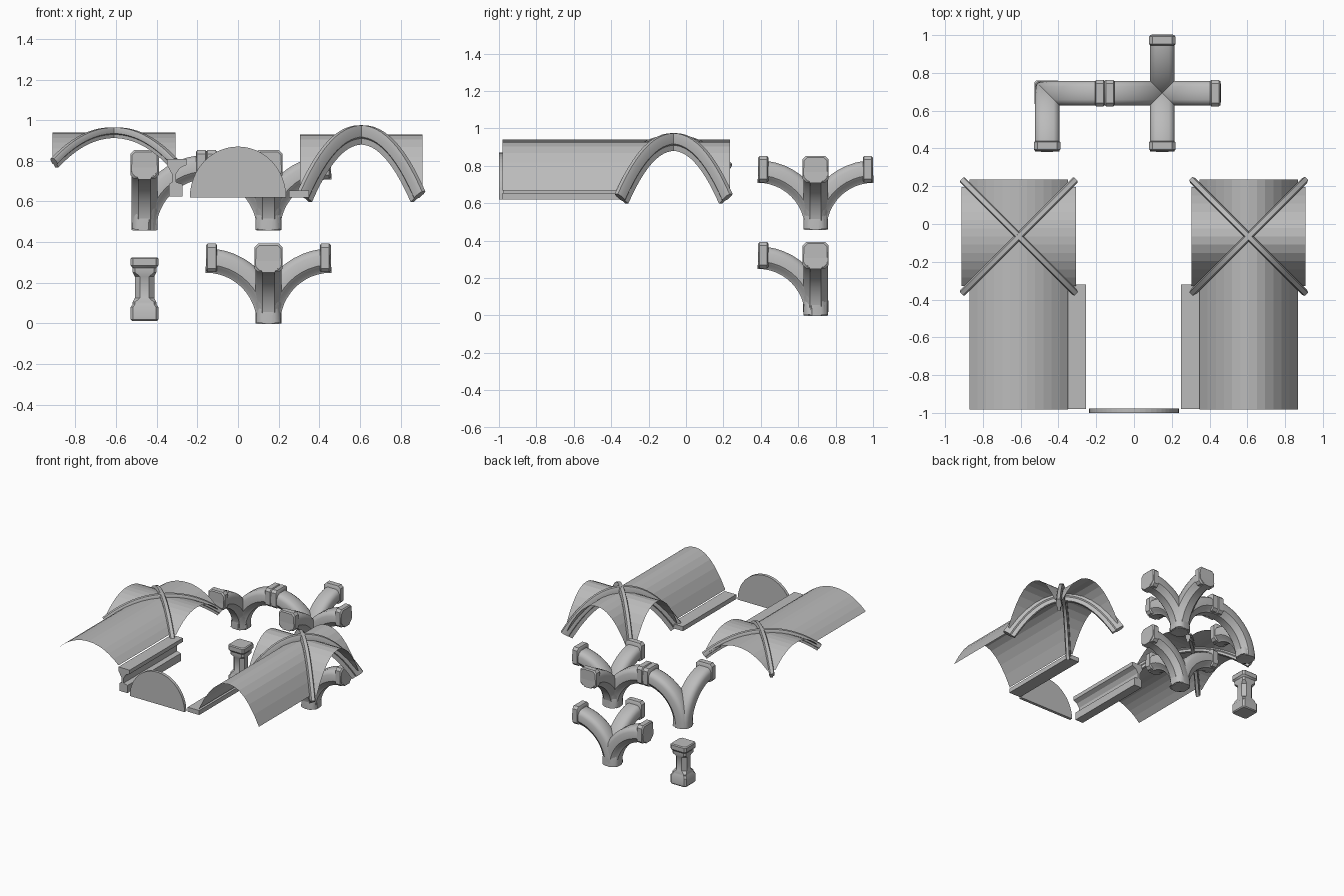
import bpy, bmesh, math
from mathutils import Vector

if "Cube" in bpy.data.objects:
    bpy.data.objects.remove(bpy.data.objects["Cube"])

stone = bpy.data.materials.new("grey stone")
stone.use_nodes = True
stone.diffuse_color = (0.5, 0.5, 0.5, 1)
stone.node_tree.nodes["Principled BSDF"].inputs["Base Color"].default_value = stone.diffuse_color
UP = Vector((0, 0, 1))


def finish(bm, name, smooth=False):
    bmesh.ops.recalc_face_normals(bm, faces=bm.faces)
    mesh = bpy.data.meshes.new(name)
    bm.to_mesh(mesh)
    bm.free()
    mesh.materials.append(stone)
    obj = bpy.data.objects.new(name, mesh)
    bpy.context.collection.objects.link(obj)
    if smooth:
        bpy.ops.object.select_all(action='DESELECT')
        obj.select_set(True)
        bpy.context.view_layer.objects.active = obj
        bpy.ops.object.shade_smooth_by_angle(angle=math.radians(35))
    return obj


def loft(bm, rings):
    """Join closed rings of points and cap both ends."""
    rows = [[bm.verts.new(p) for p in ring] for ring in rings]
    n = len(rows[0])
    for a, b in zip(rows, rows[1:]):
        for i in range(n):
            j = (i + 1) % n
            bm.faces.new((a[i], a[j], b[j], b[i]))
    bm.faces.new(rows[0])
    bm.faces.new(rows[-1])


def sweep(bm, origin, direction, path, section):
    """Sweep a (side, normal) section along a (distance, height) path."""
    d = Vector((*direction, 0)).normalized()
    side = d.cross(UP)
    rings = []
    for i, p in enumerate(path):
        q, r = path[max(i - 1, 0)], path[min(i + 1, len(path) - 1)]
        tangent = (d * (r[0] - q[0]) + UP * (r[1] - q[1])).normalized()
        normal = side.cross(tangent)
        base = Vector(origin) + d * p[0] + UP * p[1]
        rings.append([base + side * a + normal * b for a, b in section])
    loft(bm, rings)


def mirrored(half):
    return half + [(-a, b) for a, b in reversed(half)]


def chamfered(h, c):
    return [(h, c - h), (h, h - c), (h - c, h), (c - h, h),
            (-h, h - c), (-h, c - h), (c - h, -h), (h - c, -h)]


# Groined vaults: four web cells with crossing diagonal ribs
REACH, SPAN, TUNNEL, CENTRE_Y = 0.302, 0.261, 0.915, -0.066


def vault(name, x, apex, drop, foot, rib_section):
    def height(t):
        return apex - drop * (abs(t) / foot) ** 2.1

    steps = [SPAN * (i / 6 - 1) for i in range(13)]
    bm = bmesh.new()
    for dx, dy in ((1, 0), (-1, 0), (0, 1), (0, -1)):
        far = TUNNEL if dy < 0 else REACH
        rows = [[bm.verts.new((x + dx * r - dy * t, CENTRE_Y + dy * r + dx * t, height(t)))
                 for r in (abs(t), far)] for t in steps]
        for a, b in zip(rows, rows[1:]):
            bm.faces.new((a[0], a[1], b[1], b[0]))
    bmesh.ops.remove_doubles(bm, verts=bm.verts, dist=0.0001)
    finish(bm, name + "_web")

    path = [(foot * i / 12 * math.sqrt(2), height(foot * i / 12)) for i in range(-12, 13)]
    bm = bmesh.new()
    for direction in ((1, 1), (1, -1)):
        sweep(bm, (x, CENTRE_Y, 0), direction, path, rib_section)
    finish(bm, name + "_ribs", True)


vault("tall_vault", 0.607, 0.93, 0.305, 0.28,
      mirrored([(0.011, -0.05), (0.011, -0.02), (0.019, -0.012), (0.019, 0.025), (0.012, 0.045)]))
vault("low_vault", -0.61, 0.94, 0.15, 0.293,
      mirrored([(0.011, -0.028), (0.011, -0.01), (0.018, -0.005), (0.018, 0.015), (0.012, 0.025)]))


# Straight mouldings along the vault sides
def moulding(name, outline, y0, y1, smooth=False):
    bm = bmesh.new()
    loft(bm, [[(a, y, z) for a, z in outline] for y in (y0, y1)])
    return finish(bm, name, smooth)


moulding("tall_vault_ledge", [(0.25, 0.62), (0.35, 0.62), (0.35, 0.655), (0.25, 0.655)], -0.98, -0.32)
moulding("low_vault_cornice",
         [(-0.35, 0.81), (-0.253, 0.81), (-0.253, 0.78), (-0.285, 0.765), (-0.305, 0.735),
          (-0.305, 0.695), (-0.272, 0.685), (-0.272, 0.625), (-0.34, 0.625), (-0.34, 0.685),
          (-0.325, 0.695), (-0.325, 0.735), (-0.35, 0.78)], -0.98, -0.32)

# Half round end wall
arc = [math.pi * i / 24 for i in range(25)]
moulding("end_wall", [(0.237 * math.cos(a), 0.62 + 0.25 * math.sin(a)) for a in arc], -1, -0.977)

# Springers: quarter arches rising from one foot to square end blocks
ARM_RADIUS = 0.307
ARM_SECTION = mirrored([(0.03, -0.058), (0.036, -0.046), (0.056, -0.03), (0.065, -0.018),
                        (0.065, 0.03), (0.055, 0.05), (0.035, 0.062)])


def springer(name, x, y, z, directions):
    path = [(ARM_RADIUS * (1 - math.cos(a)), ARM_RADIUS * math.sin(a))
            for a in (math.pi / 2 * i / 12 for i in range(13))]
    bm = bmesh.new()
    for direction in directions:
        sweep(bm, (x, y, z), direction, path, ARM_SECTION)
    finish(bm, name + "_arms", True)

    bm = bmesh.new()
    for direction in directions:
        rings = []
        d = Vector((*direction, 0))
        side = d.cross(UP)
        for out, half in ((0.253, 0.062), (0.259, 0.07), (0.299, 0.07), (0.307, 0.062)):
            base = Vector((x, y, z + 0.322)) + d * out
            rings.append([base + side * a + UP * b for a, b in chamfered(half, 0.018)])
        loft(bm, rings)
    finish(bm, name + "_end_blocks", True)


EAST, WEST, NORTH, SOUTH = (1, 0), (-1, 0), (0, 1), (0, -1)
springer("wall_springer", 0.15, 0.693, 0, (EAST, WEST, SOUTH))
springer("centre_springer", 0.15, 0.693, 0.46, (EAST, WEST, NORTH, SOUTH))
springer("corner_springer", -0.46, 0.693, 0.46, (EAST, SOUTH))

# Short pillar with stepped base and capital
bm = bmesh.new()
levels = [(0.062, 0.012), (0.068, 0.02), (0.068, 0.08), (0.058, 0.095), (0.058, 0.105), (0.048, 0.125),
          (0.048, 0.23), (0.058, 0.25), (0.058, 0.272), (0.068, 0.285), (0.068, 0.318), (0.062, 0.325)]
loft(bm, [[(-0.46 + a, 0.693 + b, z) for a, b in chamfered(h, 0.026 if h < 0.05 else 0.012)]
          for h, z in levels])
finish(bm, "pillar", True)
